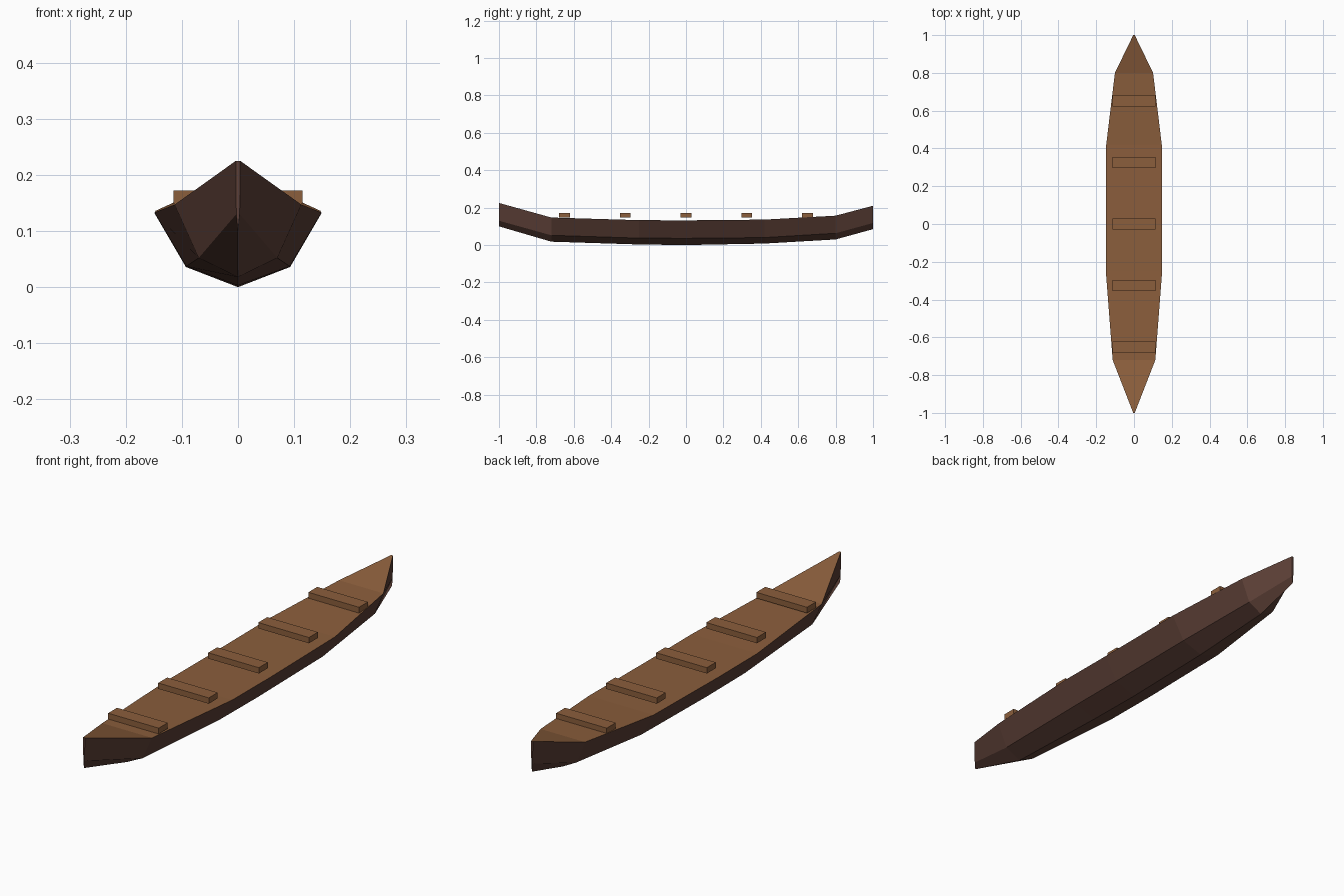
import bpy
import bmesh

cube = bpy.data.objects.get("Cube")
if cube:
    bpy.data.objects.remove(cube, do_unlink=True)


def material(name, color):
    mat = bpy.data.materials.new(name)
    mat.use_nodes = True
    mat.diffuse_color = color
    mat.node_tree.nodes["Principled BSDF"].inputs["Base Color"].default_value = color
    return mat


dark_wood = material("dark_wood", (0.109, 0.051, 0.038, 1))
light_wood = material("light_wood", (0.258, 0.112, 0.045, 1))


def add_object(name, bm, mats):
    bmesh.ops.recalc_face_normals(bm, faces=bm.faces[:])
    mesh = bpy.data.meshes.new(name)
    bm.to_mesh(mesh)
    bm.free()
    for mat in mats:
        mesh.materials.append(mat)
    obj = bpy.data.objects.new(name, mesh)
    bpy.context.scene.collection.objects.link(obj)
    return obj


# Hull stations: y, rim half width, rim z, chine half width, chine z, keel z
STATIONS = [
    (-1.0, 0.004, 0.225, 0.003, 0.130, 0.100),
    (-0.72, 0.113, 0.147, 0.070, 0.052, 0.018),
    (-0.25, 0.149, 0.133, 0.092, 0.037, 0.003),
    (0.0, 0.149, 0.132, 0.093, 0.036, 0.0),
    (0.42, 0.147, 0.136, 0.091, 0.040, 0.008),
    (0.80, 0.101, 0.157, 0.062, 0.063, 0.030),
    (1.0, 0.004, 0.210, 0.003, 0.118, 0.085),
]

# Faceted hull lofted through the stations, closed by a lighter deck
bm = bmesh.new()
rings = []
for y, rim, rim_z, chine, chine_z, keel_z in STATIONS:
    section = [(rim, rim_z), (chine, chine_z), (0, keel_z),
               (-chine, chine_z), (-rim, rim_z)]
    rings.append([bm.verts.new((x, y, z)) for x, z in section])
for a, b in zip(rings, rings[1:]):
    for i in range(5):
        j = (i + 1) % 5
        face = bm.faces.new((a[i], a[j], b[j], b[i]))
        face.material_index = 1 if i == 4 else 0
bm.faces.new(rings[0])
bm.faces.new(rings[-1])
add_object("hull", bm, [dark_wood, light_wood])

# Five bench planks
for n in range(5):
    bm = bmesh.new()
    bmesh.ops.create_cube(bm, size=1)
    bmesh.ops.scale(bm, verts=bm.verts, vec=(0.23, 0.058, 0.024))
    seat = add_object(f"seat_{n + 1}", bm, [light_wood])
    seat.location = (0, (n - 2) * 0.325, 0.16)
